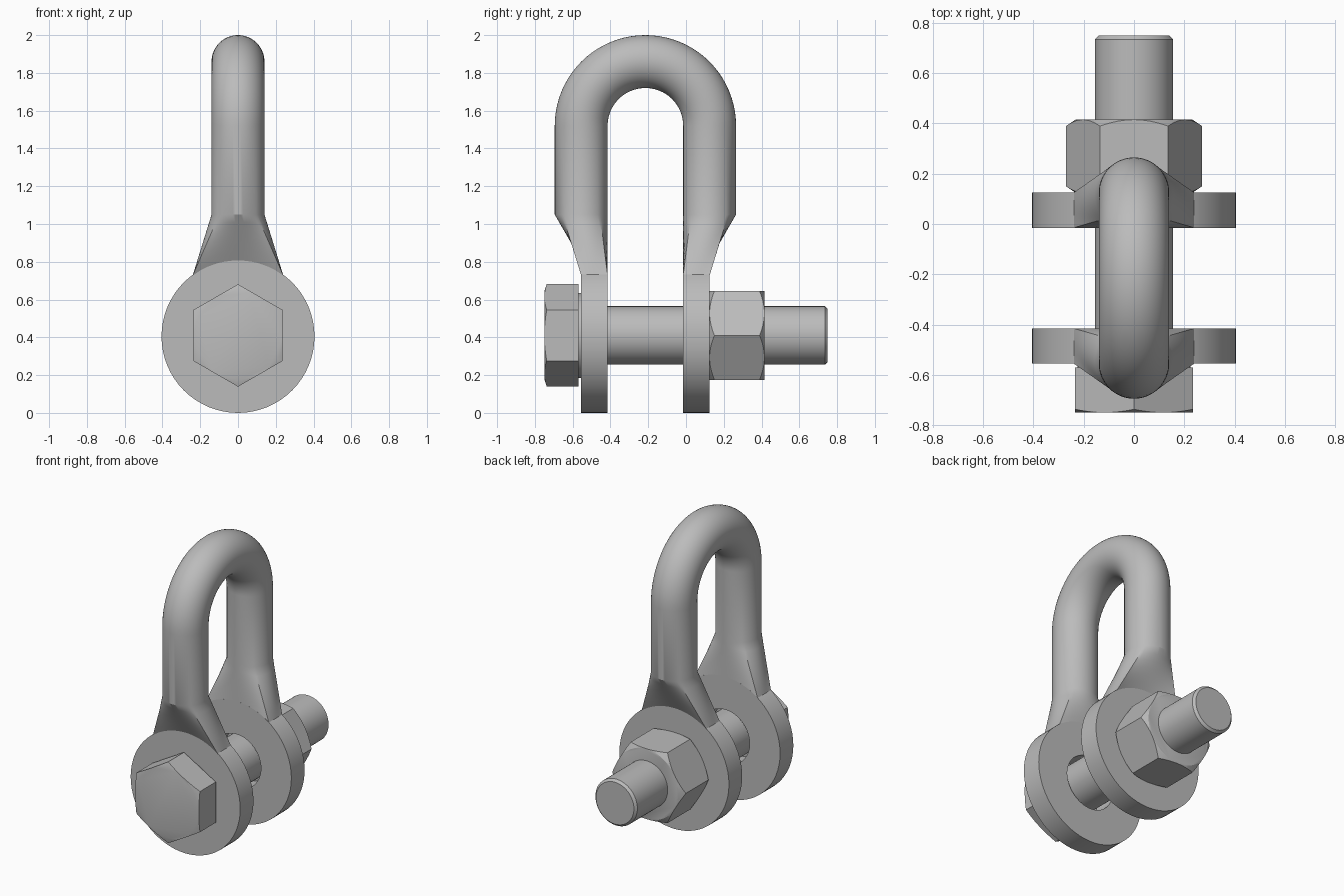
import bpy, bmesh, math
from math import sin, cos, pi, sqrt

if "Cube" in bpy.data.objects:
    bpy.data.objects.remove(bpy.data.objects["Cube"])

steel = bpy.data.materials.new("steel_grey")
steel.diffuse_color = (0.5, 0.5, 0.5, 1)
steel.use_nodes = True
steel.node_tree.nodes["Principled BSDF"].inputs["Base Color"].default_value = steel.diffuse_color

PIN_Z = 0.41                  # height of the bolt axis
MID_Y, BEND_Z = -0.215, 1.52  # centre of the bend
BEND_R, ROD_R = 0.34, 0.14
EYE_R, EYE_Z = 0.405, 0.405
N = 64


def skin(name, rings, caps=False, loop=False):
    """Join rings of points into a surface."""
    bm = bmesh.new()
    vr = [[bm.verts.new(p) for p in r] for r in rings]
    pairs = list(zip(vr, vr[1:])) + ([(vr[-1], vr[0])] if loop else [])
    for a, b in pairs:
        n = len(a)
        for i in range(n):
            j = (i + 1) % n
            bm.faces.new((a[i], a[j], b[j], b[i]))
    if caps:
        bm.faces.new(vr[0])
        bm.faces.new(vr[-1])
    bmesh.ops.recalc_face_normals(bm, faces=bm.faces)
    me = bpy.data.meshes.new(name)
    bm.to_mesh(me)
    bm.free()
    me.materials.append(steel)
    ob = bpy.data.objects.new(name, me)
    bpy.context.collection.objects.link(ob)
    bpy.ops.object.select_all(action='DESELECT')
    ob.select_set(True)
    bpy.context.view_layer.objects.active = ob
    bpy.ops.object.shade_smooth_by_angle(angle=math.radians(28))
    return ob


def circle(r, y, z=PIN_Z):
    return [(r * cos(2 * pi * i / N), y, z + r * sin(2 * pi * i / N)) for i in range(N)]


def hexagon(name, y0, y1, apothem, turn, slope0, slope1):
    """Hexagonal prism along y whose corners are cut back by a cone at each end."""
    n = 72
    rings = [[], [], [], []]
    for i in range(n):
        a = 2 * pi * i / n
        off = (a - turn) % (pi / 3) - pi / 6
        r = apothem / cos(off)
        d = r - apothem
        inner = apothem - 0.002
        for ring, (rad, y) in zip(rings, ((inner, y0), (r, y0 + d * slope0),
                                          (r, y1 - d * slope1), (inner, y1))):
            ring.append((rad * cos(a), y, PIN_Z + rad * sin(a)))
    return skin(name, rings, caps=True)


# Bow: flared foot, straight leg, half-circle bend, mirrored second leg
def foot_ring(side, t):
    ring = []
    for i in range(N):
        a = 2 * pi * i / N
        c, s = cos(a), sin(a)
        m = max(abs(c), abs(s))
        x0, u0 = ROD_R * c, ROD_R * s                   # round rod section
        x1, u1 = 0.24 * c / m, -0.07 + 0.07 * s / m     # flat section on the eye
        z1 = EYE_Z + sqrt((EYE_R - 0.003) ** 2 - x1 * x1)
        u = u0 + (u1 - u0) * t
        ring.append((x0 + (x1 - x0) * t, MID_Y + side * (BEND_R + u), 1.05 + (z1 - 1.05) * t))
    return ring


def bend_ring(a):
    ring = []
    for i in range(N):
        b = 2 * pi * i / N
        r = BEND_R + ROD_R * sin(b)
        ring.append((ROD_R * cos(b), MID_Y - r * cos(a), BEND_Z + r * sin(a)))
    return ring


steps = 6
rings = [foot_ring(-1, 1 - k / steps) for k in range(steps + 1)]
rings += [bend_ring(pi * k / 40) for k in range(41)]
rings += [foot_ring(1, k / steps) for k in range(steps + 1)]
skin("bow", rings)

# Eyes: thick discs with a clearance hole for the bolt
for name, y0, y1 in (("front_eye", -0.555, -0.415), ("back_eye", -0.015, 0.125)):
    skin(name, [circle(EYE_R, y0, EYE_Z), circle(EYE_R, y1, EYE_Z),
                circle(0.18, y1), circle(0.18, y0)], loop=True)

# Bolt: hexagonal head, bearing collar and chamfered shank
hexagon("bolt_head", -0.75, -0.57, 0.235, pi / 6 + pi / 3, 0.35, 0.0)
skin("bolt_collar", [circle(0.225, -0.572), circle(0.225, -0.555)], caps=True)
skin("bolt_shank", [circle(0.155, -0.56), circle(0.155, 0.735), circle(0.14, 0.75)], caps=True)

# Nut: corners chamfered at both ends
hexagon("nut", 0.125, 0.415, 0.235, 0.0, 0.7, 0.7)
